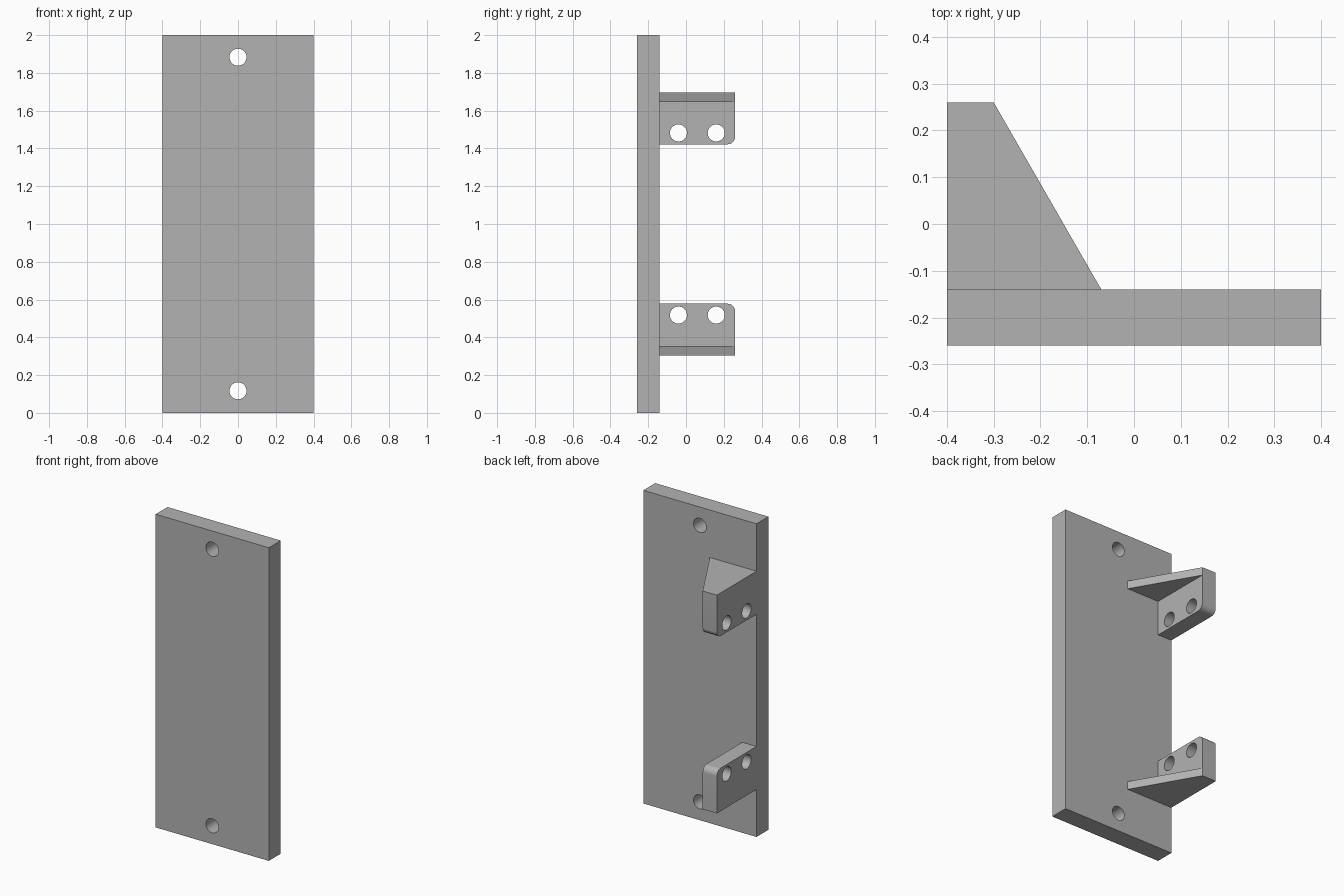
import bpy, bmesh, math
from mathutils import Matrix, Vector

cube = bpy.data.objects.get("Cube")
if cube:
    bpy.data.objects.remove(cube, do_unlink=True)

grey = bpy.data.materials.new("plain_grey")
grey.use_nodes = True
colour = (0.45, 0.45, 0.45, 1)
grey.diffuse_color = colour
grey.node_tree.nodes["Principled BSDF"].inputs["Base Color"].default_value = colour

BACK = -0.14      # rear face of the plate
EMBED = -0.2      # tabs start inside the plate for a clean union
HOLE = 0.045


def prism(name, points, offset):
    """Extrude a closed outline of 3D points along offset."""
    bm = bmesh.new()
    face = bm.faces.new([bm.verts.new(p) for p in points])
    ext = bmesh.ops.extrude_face_region(bm, geom=[face])
    verts = [g for g in ext["geom"] if isinstance(g, bmesh.types.BMVert)]
    bmesh.ops.translate(bm, verts=verts, vec=offset)
    bmesh.ops.recalc_face_normals(bm, faces=bm.faces)
    mesh = bpy.data.meshes.new(name)
    bm.to_mesh(mesh)
    bm.free()
    mesh.materials.append(grey)
    ob = bpy.data.objects.new(name, mesh)
    bpy.context.collection.objects.link(ob)
    return ob


def drill(name, centre, axis):
    """Round cutter through centre along the axis."""
    turn = Vector(axis).to_track_quat("Z", "Y").to_matrix()
    ring = []
    for i in range(48):
        a = math.tau * i / 48
        p = Vector((HOLE * math.cos(a), HOLE * math.sin(a), -0.1))
        ring.append(turn @ p + Vector(centre))
    return prism(name, ring, Vector(axis) * 0.2)


def combine(target, other, operation):
    """Apply a boolean and discard the second object."""
    other.hide_render = True
    mod = target.modifiers.new("join", "BOOLEAN")
    mod.operation = operation
    mod.solver = "EXACT"
    mod.object = other
    bpy.context.view_layer.objects.active = target
    bpy.ops.object.modifier_apply(modifier=mod.name)
    bpy.data.objects.remove(other, do_unlink=True)


# Main plate
plate = prism("mounting_plate",
              [(-0.4, -0.26, 0), (0.4, -0.26, 0), (0.4, -0.26, 2), (-0.4, -0.26, 2)],
              (0, BACK + 0.26, 0))

# Upper and lower brackets, mirrored about mid height
for name, s in (("upper", 1), ("lower", -1)):
    def z(h):
        return 1 + s * h

    # Upright tab with a rounded free corner
    r = 0.04
    outline = [(EMBED, 0.697), (EMBED, 0.422)]
    for i in range(9):
        a = -math.pi / 2 + math.pi / 2 * i / 8
        outline.append((0.26 - r + r * math.cos(a), 0.422 + r + r * math.sin(a)))
    outline.append((0.26, 0.697))
    tab = prism(name + "_tab", [(-0.4, y, z(h)) for y, h in outline], (0.1, 0, 0))

    # Tapered gusset shelf
    shelf = [(-0.4, EMBED), (-0.07, EMBED), (-0.07, BACK), (-0.3, 0.26), (-0.4, 0.26)]
    gusset = prism(name + "_gusset", [(x, y, z(0.697)) for x, y in shelf],
                   (0, 0, -0.052 * s))
    combine(tab, gusset, "UNION")
    combine(plate, tab, "UNION")

    # Screw holes in the tab and plate
    for y in (-0.04, 0.16):
        combine(plate, drill("tab_drill", (-0.35, y, z(0.482)), (1, 0, 0)), "DIFFERENCE")
    combine(plate, drill("plate_drill", (0, -0.2, z(0.883)), (0, 1, 0)), "DIFFERENCE")

# Smooth holes and rounded corners, keep edges crisp
bpy.ops.object.select_all(action="DESELECT")
plate.select_set(True)
bpy.context.view_layer.objects.active = plate
bpy.ops.object.shade_smooth_by_angle(angle=math.radians(25))
